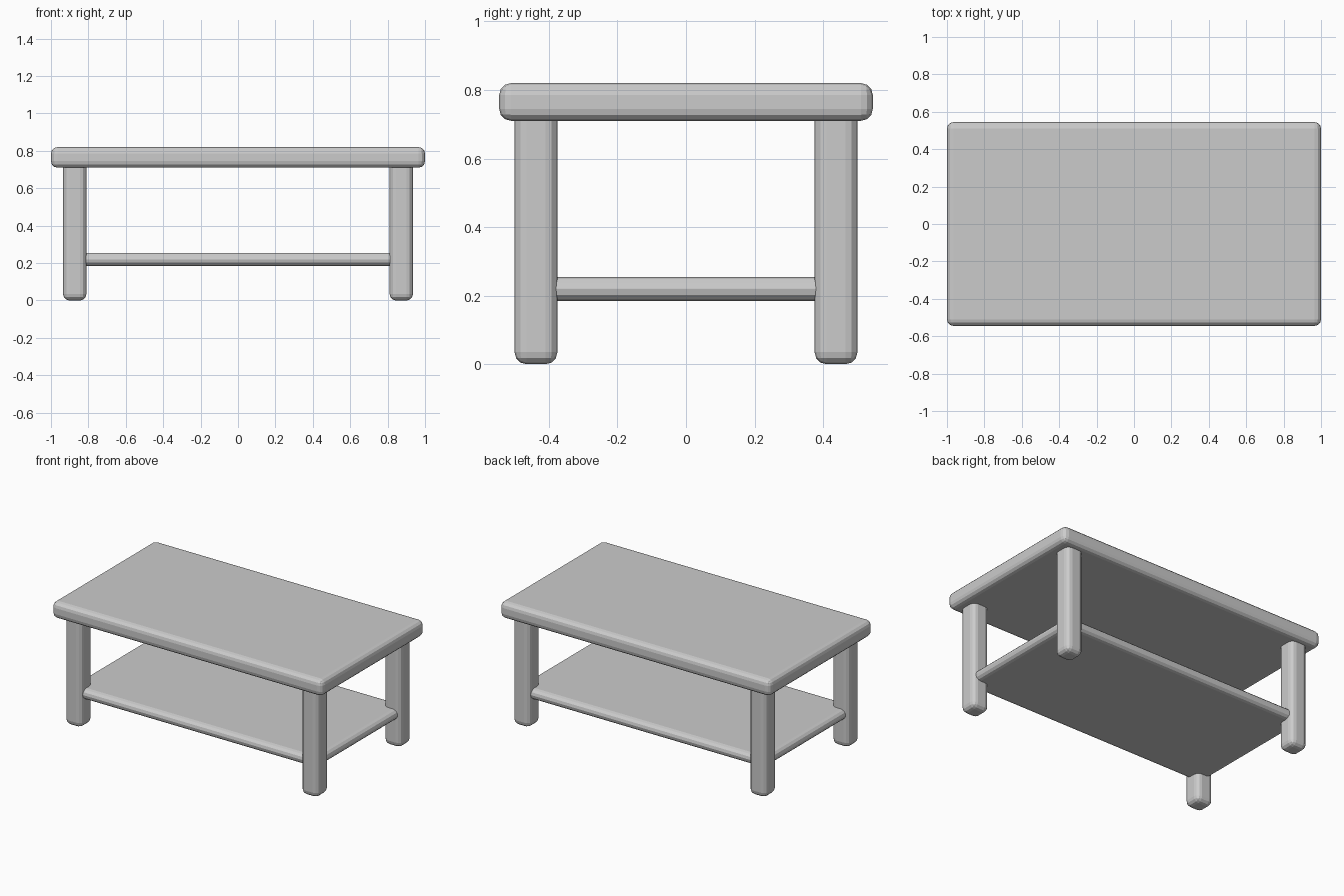
import bpy

if "Cube" in bpy.data.objects:
    bpy.data.objects.remove(bpy.data.objects["Cube"])


def rounded_box(name, lo, hi, radius=0.035, segments=3):
    """Box between two corners with faceted rounded edges."""
    center = [(a + b) / 2 for a, b in zip(lo, hi)]
    bpy.ops.mesh.primitive_cube_add(size=1, location=center)
    obj = bpy.context.object
    obj.name = name
    obj.dimensions = [b - a for a, b in zip(lo, hi)]
    bpy.ops.object.transform_apply(location=False, rotation=False, scale=True)
    bevel = obj.modifiers.new("rounded_edges", 'BEVEL')
    bevel.width = radius
    bevel.segments = segments
    return obj


# Table top
rounded_box("table_top", (-1, -0.545, 0.71), (1, 0.545, 0.82))

# Lower shelf, its edge fully rounded and its corners let into the legs
rounded_box("lower_shelf", (-0.915, -0.477, 0.185), (0.915, 0.477, 0.255), 0.0348)

# Four legs, tops sunk into the table top
for side, sx in (("left", -1), ("right", 1)):
    for end, sy in (("front", -1), ("back", 1)):
        cx, cy, h = sx * 0.873, sy * 0.4375, 0.0625
        rounded_box(f"{end}_{side}_leg", (cx - h, cy - h, 0), (cx + h, cy + h, 0.75))
